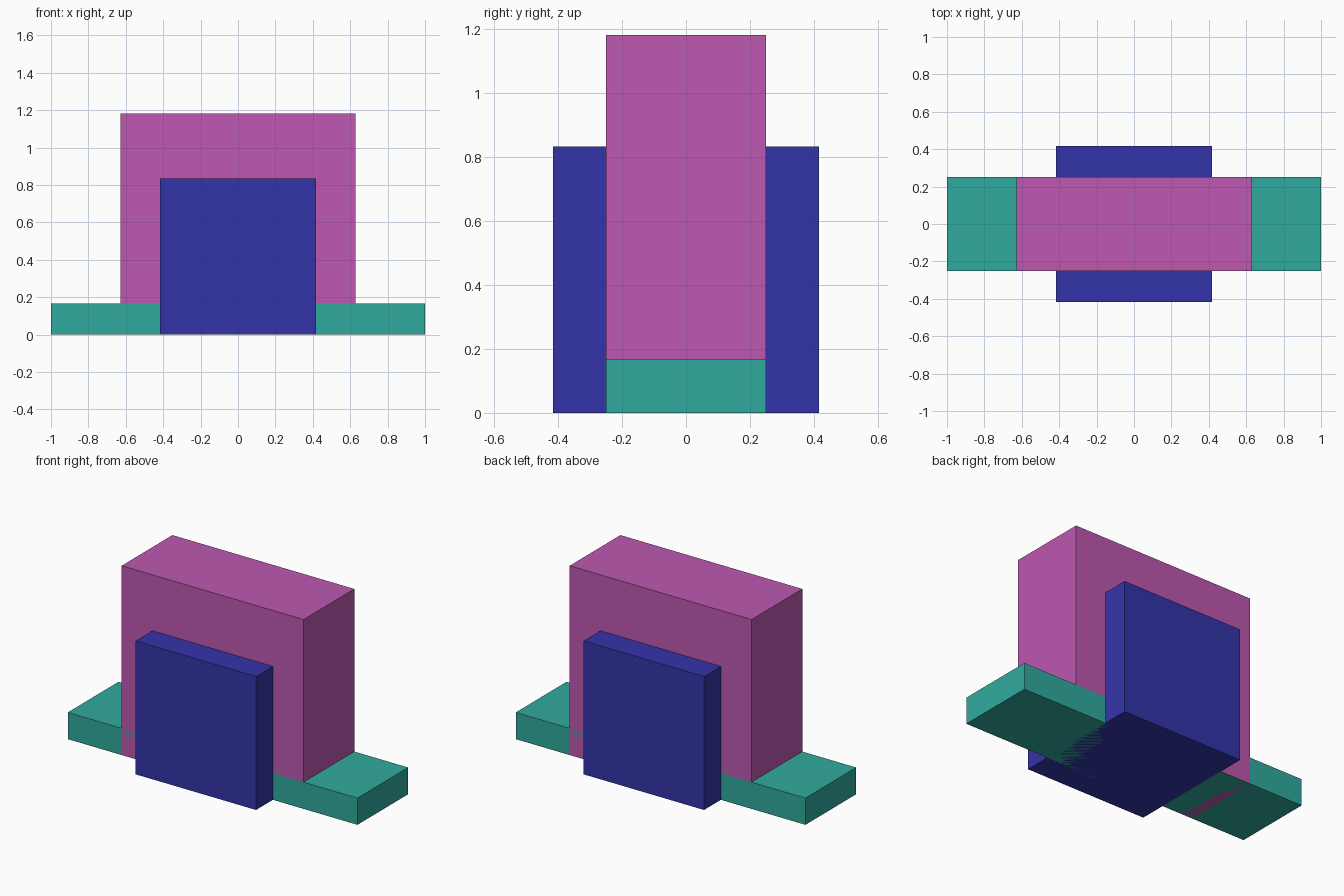
import bpy

if "Cube" in bpy.data.objects:
    bpy.data.objects.remove(bpy.data.objects["Cube"])


def linear(c):
    c /= 255
    return c / 12.92 if c <= 0.04045 else ((c + 0.055) / 1.055) ** 2.4


def block(name, size, rgb):
    """Box centred on x and y, standing on z = 0."""
    bpy.ops.mesh.primitive_cube_add(size=1, location=(0, 0, size[2] / 2))
    ob = bpy.context.object
    ob.name = name
    ob.scale = size
    bpy.ops.object.transform_apply(location=True, rotation=False, scale=True)
    mat = bpy.data.materials.new(name + "_colour")
    mat.diffuse_color = (*(linear(c) for c in rgb), 1)
    mat.use_nodes = True
    mat.node_tree.nodes["Principled BSDF"].inputs["Base Color"].default_value = mat.diffuse_color
    ob.data.materials.append(mat)


# Long low base slab
block("base_slab", (2.0, 0.5, 0.167), (48, 170, 158))
# Tall central block, running down through the base
block("centre_block", (1.256, 0.5, 1.182), (189, 88, 176))
# Square block passing through, showing at front and back
block("cross_block", (0.832, 0.832, 0.833), (52, 52, 170))
